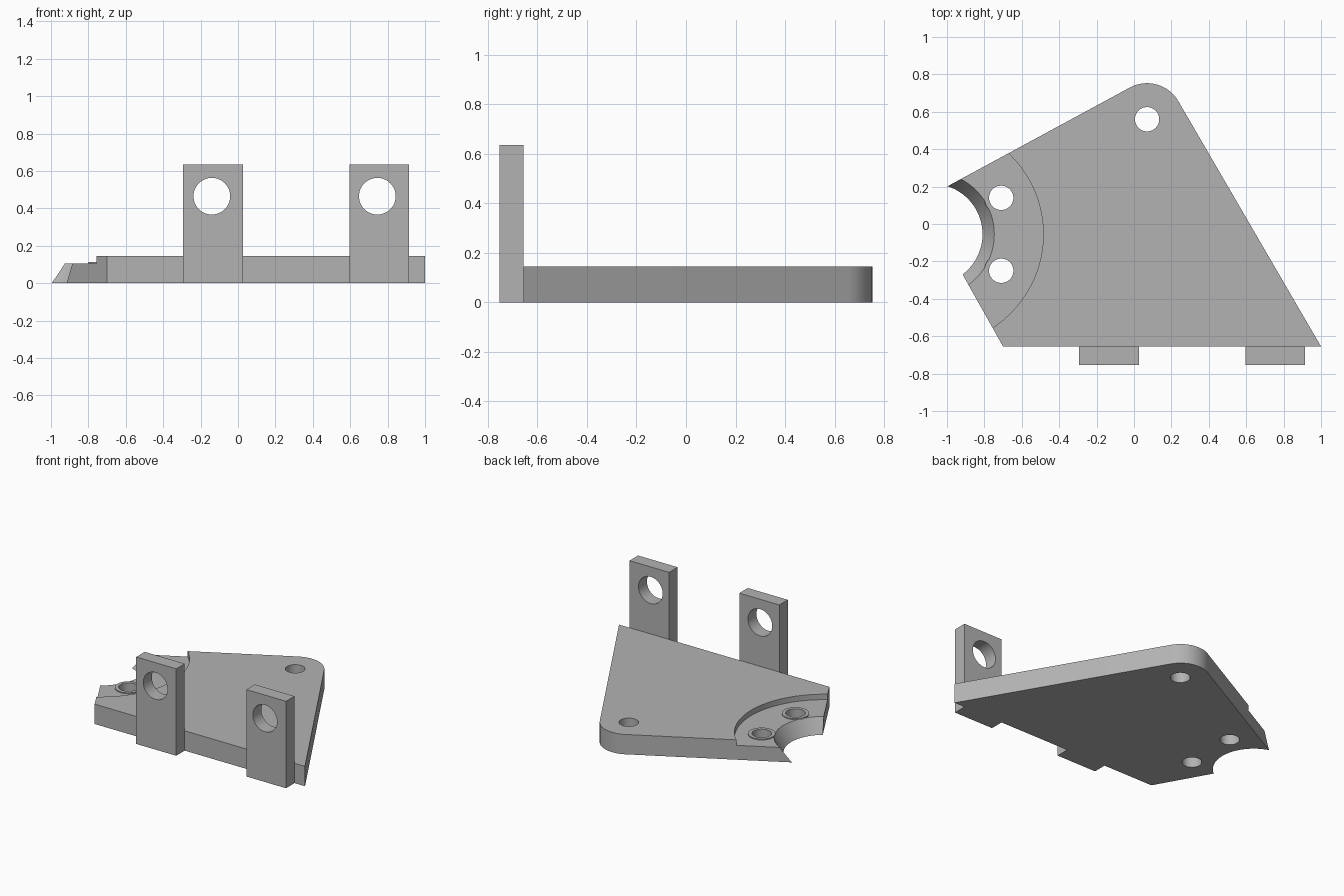
import bpy, bmesh, math
from mathutils import Matrix, Vector

default = bpy.data.objects.get("Cube")
if default:
    bpy.data.objects.remove(default, do_unlink=True)

GREY = (0.45, 0.45, 0.45, 1)
grey = bpy.data.materials.new("plain_grey")
grey.use_nodes = True
grey.diffuse_color = GREY
grey.node_tree.nodes["Principled BSDF"].inputs["Base Color"].default_value = GREY

PLATE_TOP, POCKET_Z, BOSS_Z = 0.145, 0.105, 0.112
FRONT_Y = -0.655
ARC = Vector((-1.08, -0.055, 0))      # shared centre of the pocket and the bore


def make(name, bm):
    bmesh.ops.recalc_face_normals(bm, faces=bm.faces)
    mesh = bpy.data.meshes.new(name)
    bm.to_mesh(mesh)
    bm.free()
    mesh.materials.append(grey)
    obj = bpy.data.objects.new(name, mesh)
    bpy.context.collection.objects.link(obj)
    return obj


def prism(name, outline, height):
    bm = bmesh.new()
    face = bm.faces.new([bm.verts.new((x, y, 0)) for x, y in outline])
    ext = bmesh.ops.extrude_face_region(bm, geom=[face])["geom"]
    verts = [v for v in ext if isinstance(v, bmesh.types.BMVert)]
    bmesh.ops.translate(bm, verts=verts, vec=(0, 0, height))
    return make(name, bm)


def cone(name, centre, z0, z1, r0, r1, segments=64):
    bm = bmesh.new()
    spot = Matrix.Translation((centre[0], centre[1], (z0 + z1) / 2))
    bmesh.ops.create_cone(bm, cap_ends=True, segments=segments, radius1=r0,
                          radius2=r1, depth=z1 - z0, matrix=spot)
    return make(name, bm)


def combine(obj, tool, operation="DIFFERENCE"):
    mod = obj.modifiers.new(operation.lower(), "BOOLEAN")
    mod.operation, mod.object, mod.solver = operation, tool, "EXACT"
    bpy.context.view_layer.objects.active = obj
    bpy.ops.object.modifier_apply(modifier=mod.name)
    bpy.data.objects.remove(tool, do_unlink=True)


def smooth(obj):
    bpy.ops.object.select_all(action="DESELECT")
    obj.select_set(True)
    bpy.context.view_layer.objects.active = obj
    bpy.ops.object.shade_smooth_by_angle(angle=math.radians(25))


# Base plate with one rounded corner
corner, radius = (0.07, 0.56), 0.193
outline = [(-0.70, FRONT_Y), (1.0, FRONT_Y)]
for i in range(17):
    a = math.radians(30 + 88.4 * i / 16)
    outline.append((corner[0] + radius * math.cos(a), corner[1] + radius * math.sin(a)))
outline += [(-1.10, 0.146), (-1.05, -0.032)]
plate = prism("base_plate", outline, PLATE_TOP)

# Stepped pocket and flared bore edge
combine(plate, cone("pocket_cutter", ARC, POCKET_Z, 0.3, 0.595, 0.595, 128))
combine(plate, cone("bore_cutter", ARC, -0.05, 0.2, 0.24, 0.39, 128))

# Bosses around the pocket holes, then all vertical holes
pocket_holes = [(-0.71, 0.14), (-0.71, -0.25)]
for spot in pocket_holes:
    combine(plate, cone("boss", spot, 0.09, BOSS_Z, 0.09, 0.09), "UNION")
for spot in pocket_holes + [corner]:
    combine(plate, cone("hole_cutter", spot, -0.1, 0.3, 0.065, 0.065))
smooth(plate)

# Upright lugs with a cross hole
for name, x0, x1, hole_x in (("left_lug", 0.595, 0.915, 0.745),
                             ("right_lug", -0.295, 0.028, -0.14)):
    lug = prism(name, [(x0, -0.753), (x1, -0.753), (x1, FRONT_Y), (x0, FRONT_Y)], 0.635)
    cutter = cone("lug_hole_cutter", (0, 0), -0.3, 0.3, 0.098, 0.098)
    cutter.data.transform(Matrix.Translation((hole_x, -0.7, 0.465))
                          @ Matrix.Rotation(math.pi / 2, 4, "X"))
    combine(lug, cutter)
    smooth(lug)
